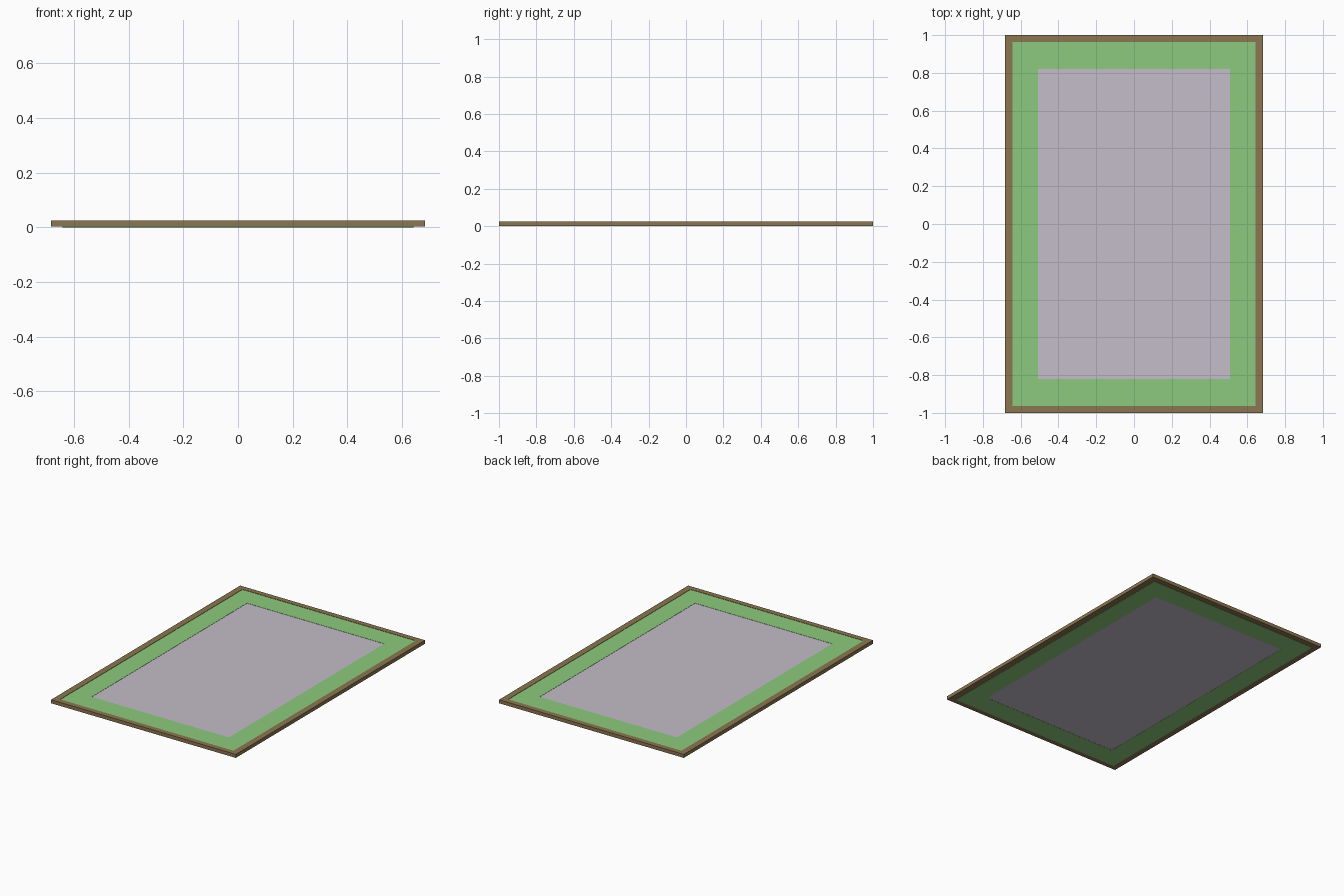
import bpy
import bmesh

if "Cube" in bpy.data.objects:
    bpy.data.objects.remove(bpy.data.objects["Cube"])


def material(name, rgb):
    m = bpy.data.materials.new(name)
    m.diffuse_color = (*rgb, 1)
    m.use_nodes = True
    m.node_tree.nodes["Principled BSDF"].inputs["Base Color"].default_value = m.diffuse_color
    return m


def finish(name, bm, mat):
    bmesh.ops.recalc_face_normals(bm, faces=bm.faces)
    me = bpy.data.meshes.new(name)
    bm.to_mesh(me)
    bm.free()
    me.materials.append(mat)
    ob = bpy.data.objects.new(name, me)
    bpy.context.collection.objects.link(ob)
    return ob


def loop(bm, hx, hy, z):
    return [bm.verts.new((sx * hx, sy * hy, z))
            for sx, sy in ((-1, -1), (1, -1), (1, 1), (-1, 1))]


def border(name, outer, inner, z0, z1, mat):
    """Rectangular ring with mitred corners, closed on all sides."""
    bm = bmesh.new()
    loops = [loop(bm, *size, z) for size, z in
             ((outer, z0), (outer, z1), (inner, z1), (inner, z0))]
    for i in range(4):
        a, b = loops[i], loops[(i + 1) % 4]
        for j in range(4):
            k = (j + 1) % 4
            bm.faces.new((a[j], a[k], b[k], b[j]))
    return finish(name, bm, mat)


def panel(name, size, z0, z1, mat):
    bm = bmesh.new()
    bmesh.ops.create_cube(bm, size=1)
    for v in bm.verts:
        v.co = (v.co.x * 2 * size[0], v.co.y * 2 * size[1],
                z0 + (v.co.z + 0.5) * (z1 - z0))
    return finish(name, bm, mat)


wood = material("wood", (0.26, 0.18, 0.08))
green = material("green", (0.27, 0.59, 0.21))
lilac = material("lilac", (0.55, 0.51, 0.58))

OUTER, MAT, PICTURE = (0.684, 1.0), (0.642, 0.964), (0.508, 0.821)

# Wooden frame, green mount board, and the slightly recessed picture
border("frame", OUTER, MAT, 0.002, 0.0255, wood)
border("mount_board", MAT, PICTURE, 0.0, 0.0235, green)
panel("picture", PICTURE, 0.001, 0.022, lilac)
